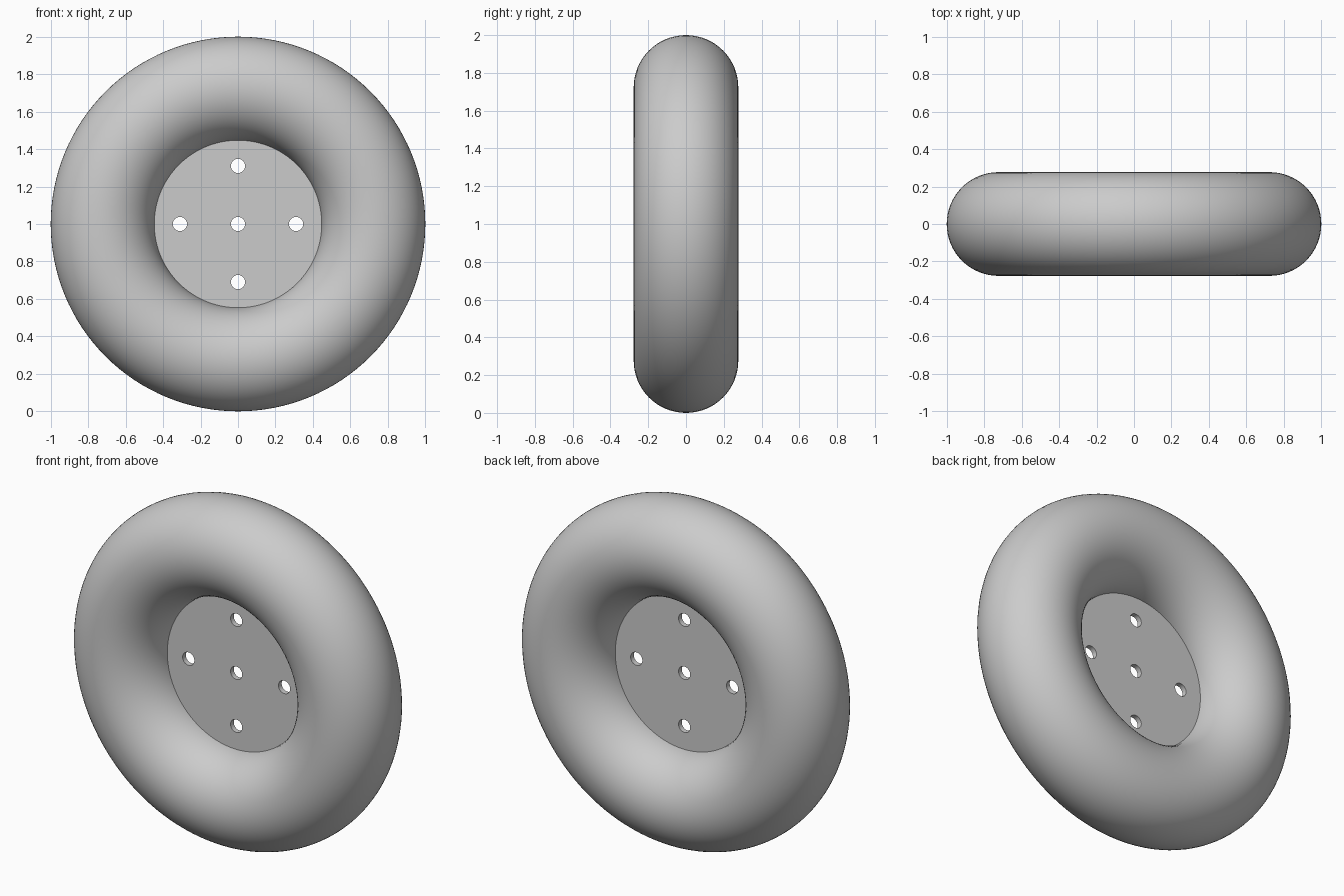
import bpy
import math

cube = bpy.data.objects.get("Cube")
if cube:
    bpy.data.objects.remove(cube, do_unlink=True)

RING_RADIUS, TUBE_RADIUS = 0.723, 0.277
PLATE_RADIUS, PLATE_THICKNESS = 0.447, 0.03
HOLE_RADIUS, HOLE_SPACING = 0.038, 0.31

grey = bpy.data.materials.new("light grey")
grey.use_nodes = True
grey.diffuse_color = (0.6, 0.6, 0.6, 1)
grey.node_tree.nodes["Principled BSDF"].inputs["Base Color"].default_value = grey.diffuse_color


def add_circle(curve, x, y, radius, count):
    """Add a closed round outline to a flat curve."""
    spline = curve.splines.new("POLY")
    spline.points.add(count - 1)
    for i, point in enumerate(spline.points):
        a = math.tau * i / count
        point.co = (x + radius * math.cos(a), y + radius * math.sin(a), 0, 1)
    spline.use_cyclic_u = True


# Rounded tyre
bpy.ops.mesh.primitive_torus_add(
    major_radius=RING_RADIUS, minor_radius=TUBE_RADIUS,
    major_segments=128, minor_segments=64,
    location=(0, 0, 1), rotation=(math.pi / 2, 0, 0))
tyre = bpy.context.object
tyre.name = "tyre"
tyre.data.materials.append(grey)
bpy.ops.object.shade_smooth()

# Hub plate: filled outline with a centre hole and four bolt holes
outline = bpy.data.curves.new("hub_plate", "CURVE")
outline.dimensions = "2D"
outline.fill_mode = "BOTH"
outline.extrude = PLATE_THICKNESS / 2
add_circle(outline, 0, 0, PLATE_RADIUS, 128)
add_circle(outline, 0, 0, HOLE_RADIUS, 32)
for i in range(4):
    a = math.pi / 2 * i
    add_circle(outline, HOLE_SPACING * math.cos(a), HOLE_SPACING * math.sin(a), HOLE_RADIUS, 32)

plate = bpy.data.objects.new("hub_plate", outline)
plate.location = (0, 0, 1)
plate.rotation_euler = (math.pi / 2, 0, 0)
bpy.context.collection.objects.link(plate)
bpy.ops.object.select_all(action="DESELECT")
plate.select_set(True)
bpy.context.view_layer.objects.active = plate
bpy.ops.object.convert(target="MESH")
plate = bpy.context.object
plate.data.materials.clear()
plate.data.materials.append(grey)
bpy.ops.object.shade_smooth_by_angle(angle=math.radians(30))
